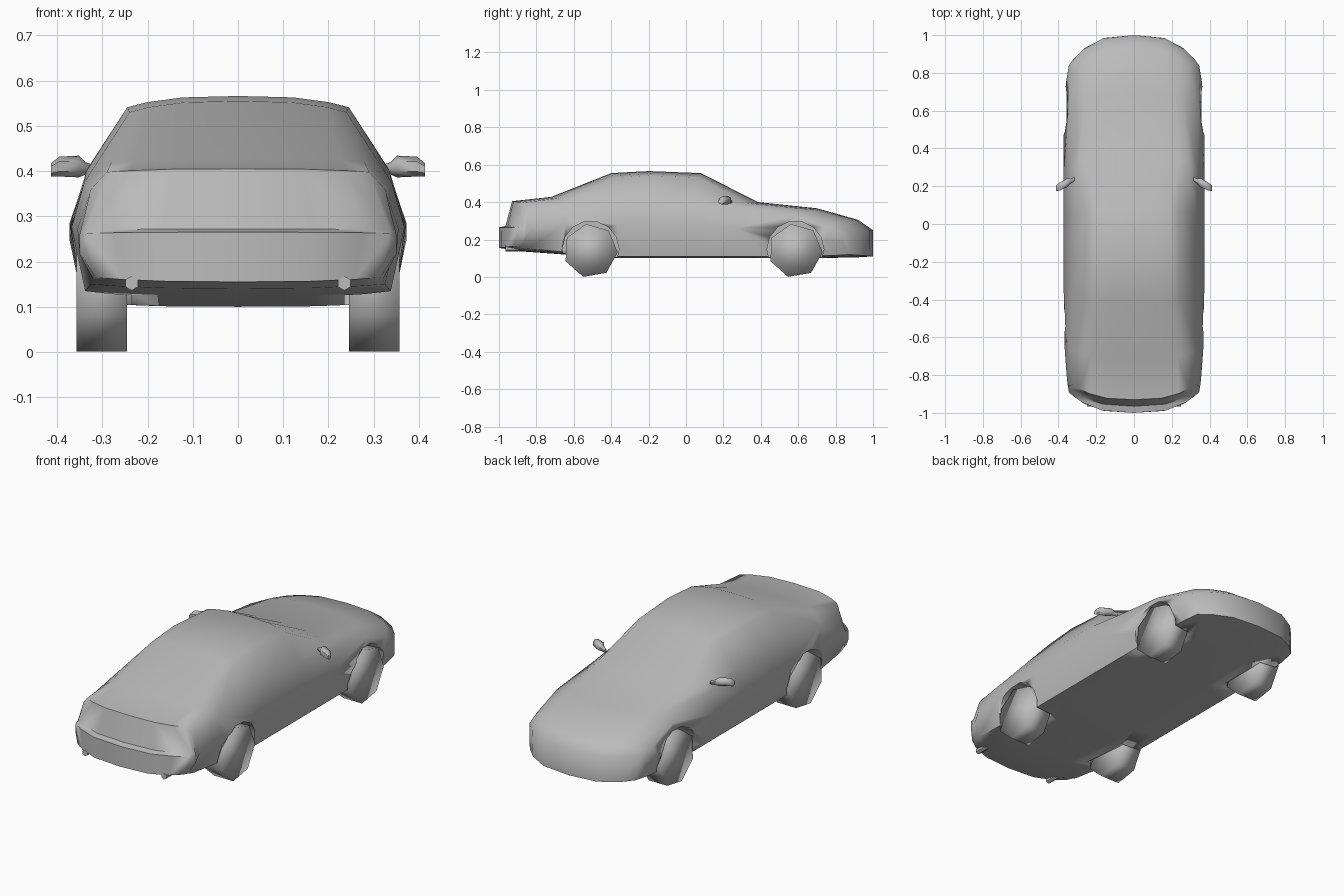
import bpy, bmesh, math
from mathutils import Matrix, Vector

if "Cube" in bpy.data.objects:
    bpy.data.objects.remove(bpy.data.objects["Cube"])

paint = bpy.data.materials.new("plain_grey")
paint.use_nodes = True
grey = (0.5, 0.5, 0.5, 1)
paint.diffuse_color = grey
paint.node_tree.nodes["Principled BSDF"].inputs["Base Color"].default_value = grey


def finish(bm, name, angle):
    """Turn a bmesh into a named, smooth shaded object."""
    bmesh.ops.recalc_face_normals(bm, faces=bm.faces)
    mesh = bpy.data.meshes.new(name)
    bm.to_mesh(mesh)
    bm.free()
    obj = bpy.data.objects.new(name, mesh)
    bpy.context.collection.objects.link(obj)
    mesh.materials.append(paint)
    bpy.ops.object.select_all(action='DESELECT')
    obj.select_set(True)
    bpy.context.view_layer.objects.active = obj
    bpy.ops.object.shade_smooth_by_angle(angle=math.radians(angle))
    return obj


def drum(name, centre, axis, radius, depth, sides, spin, angle, taper=1):
    """Polygonal cylinder lying along the x or y axis."""
    bm = bmesh.new()
    bmesh.ops.create_cone(bm, cap_ends=True, segments=sides, radius1=radius,
                          radius2=radius * taper, depth=depth)
    turn = Matrix.Rotation(math.radians(90), 4, 'Y' if axis == 'X' else 'X')
    spin = Matrix.Rotation(math.radians(spin), 4, axis)
    bm.transform(Matrix.Translation(centre) @ spin @ turn)
    return finish(bm, name, angle)


# Body stations: y, plan bow, floor z, width, belt width, belt z, top width, top z
stations = [
    (-1.0, .11, .155, .345, .345, .25, .335, .265),
    (-.965, .1, .15, .35, .35, .26, .335, .272),
    (-.93, .1, .14, .355, .325, .36, .29, .405),
    (-.72, .06, .125, .368, .34, .375, .28, .428),
    (-.4, .03, .1, .372, .335, .4, .24, .555),
    (-.2, 0, .1, .372, .33, .41, .245, .566),
    (.08, -.03, .1, .372, .33, .405, .235, .555),
    (.385, -.1, .1, .372, .335, .37, .29, .4),
    (.7, -.1, .1, .372, .345, .33, .26, .367),
    (.92, -.15, .105, .36, .345, .27, .29, .305),
    (1.0, -.16, .11, .345, .345, .235, .33, .25),
]
spread = (0, .5, .82, 1)


def section(y, bow, floor, wide, belt, belt_z, top, top_z):
    """Half cross-section from floor centre round to roof centre."""
    sill = wide - .03
    edge = (top_z - belt_z) * .16
    pts = [(sill * f, floor + .01 * f ** 3) for f in spread]
    pts += [(wide, floor + .6 * (belt_z - floor)), (belt, belt_z)]
    pts += [(top * f, top_z - edge * f ** 3) for f in reversed(spread)]
    return [Vector((x, y + bow * (x / .345) ** 3, z)) for x, z in pts]


# Body shell, lofted as one half and mirrored
bm = bmesh.new()
rings = [[bm.verts.new(p) for p in section(*s)] for s in stations]
for a, b in zip(rings, rings[1:]):
    for i in range(len(a) - 1):
        bm.faces.new((a[i], a[i + 1], b[i + 1], b[i]))
for ring in (rings[0], rings[-1]):
    for i in range(3):
        bm.faces.new((ring[i], ring[i + 1], ring[-2 - i], ring[-1 - i]))
    bm.faces.new(ring[3:7])
bmesh.ops.mirror(bm, geom=bm.verts[:] + bm.edges[:] + bm.faces[:],
                 axis='X', merge_dist=.0005)
body = finish(bm, "body", 60)

# Wheels and the arches cut for them
for end, y in (("front", .585), ("rear", -.51)):
    for side, sx in (("left", 1), ("right", -1)):
        cutter = drum("arch_cutter", (sx * .37, y, .147), 'X', .152, .27, 14, 0, 30)
        cut = body.modifiers.new("arch", 'BOOLEAN')
        cut.object = cutter
        cut.solver = 'EXACT'
        bpy.context.view_layer.objects.active = body
        bpy.ops.object.modifier_apply(modifier=cut.name)
        bpy.data.objects.remove(cutter)
        wheel = drum(f"{end}_{side}_wheel", (sx * .301, y, .14), 'X',
                     .145, .112, 7, 0, 180)
        # Set the lowest corner on the ground
        turn = Matrix.Rotation(math.radians(254 - 270), 4, 'X')
        pivot = Matrix.Translation((0, y, .14))
        mesh = wheel.data
        low = min(mesh.vertices, key=lambda v: v.co.z).co
        now = math.atan2(low.z - .14, low.y - y)
        turn = Matrix.Rotation(math.radians(-106) - now, 4, 'X')
        mesh.transform(pivot @ turn @ pivot.inverted())

# Door mirrors and exhaust tips
for side, sx in (("left", 1), ("right", -1)):
    bm = bmesh.new()
    outline = [(.315, .402, .01), (.338, .406, .014), (.352, .41, .024),
               (.395, .41, .022), (.413, .403, .015)]
    loops = []
    for x, z, r in outline:
        loop = []
        for k in range(6):
            t = math.radians(60 * k + 30)
            loop.append(bm.verts.new((sx * x, .245 - .5 * (x - .3) + r * 1.1 * math.cos(t),
                                      z + r * math.sin(t))))
        loops.append(loop)
    for a, b in zip(loops, loops[1:]):
        for k in range(6):
            j = (k + 1) % 6
            bm.faces.new((a[k], a[j], b[j], b[k]))
    bm.faces.new(loops[0])
    bm.faces.new(loops[-1])
    finish(bm, f"{side}_mirror", 60)
    drum(f"{side}_exhaust_tip", (sx * .235, -.93, .152), 'Y', .016, .07, 6, 0, 50)
